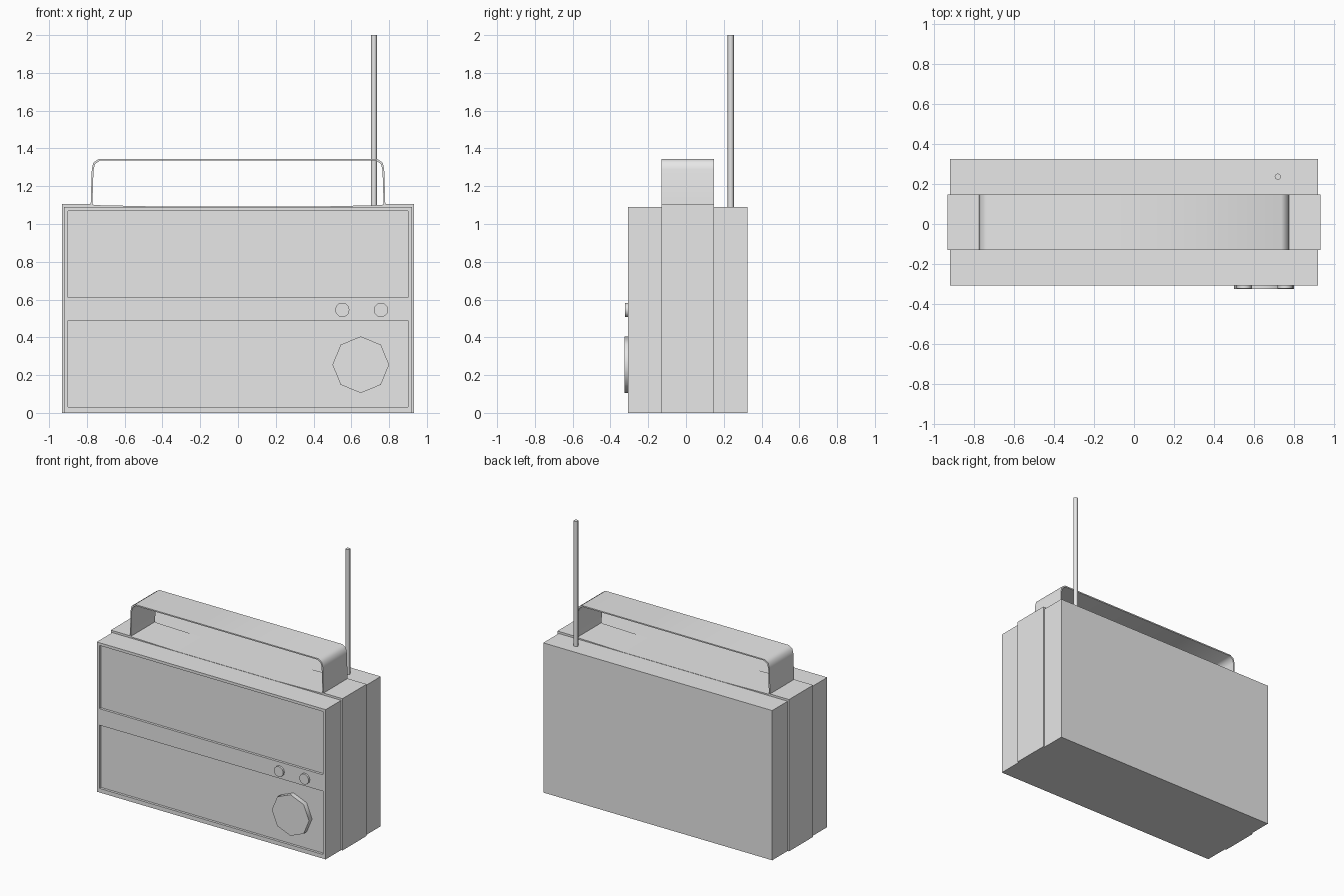
import bpy, bmesh, math
from mathutils import Matrix, Vector

if "Cube" in bpy.data.objects:
    bpy.data.objects.remove(bpy.data.objects["Cube"], do_unlink=True)

# Single casing colour
grey = bpy.data.materials.new("light_grey")
grey.use_nodes = True
grey.diffuse_color = (0.8, 0.8, 0.8, 1)
grey.node_tree.nodes["Principled BSDF"].inputs["Base Color"].default_value = (0.8, 0.8, 0.8, 1)


def finish(name, bm, smooth=0):
    """Turn a bmesh into a named object, smoothed below the given angle."""
    bmesh.ops.recalc_face_normals(bm, faces=bm.faces)
    mesh = bpy.data.meshes.new(name)
    bm.to_mesh(mesh)
    bm.free()
    mesh.materials.append(grey)
    ob = bpy.data.objects.new(name, mesh)
    bpy.context.collection.objects.link(ob)
    if smooth:
        bpy.ops.object.select_all(action="DESELECT")
        ob.select_set(True)
        bpy.context.view_layer.objects.active = ob
        bpy.ops.object.shade_smooth_by_angle(angle=math.radians(smooth))
    return ob


def box(lo, hi):
    lo, hi = Vector(lo), Vector(hi)
    bm = bmesh.new()
    bmesh.ops.create_cube(bm, size=1, matrix=Matrix.Translation((lo + hi) / 2)
                          @ Matrix.Diagonal((*(hi - lo), 1)))
    return bm


def extruded(name, half, y0, y1, smooth=0):
    """Mirror a half profile in x and extrude the closed outline along y."""
    outline = half + [(-x, z) for x, z in reversed(half) if x > 0]
    bm = bmesh.new()
    face = bm.faces.new([bm.verts.new((x, y0, z)) for x, z in outline])
    grown = bmesh.ops.extrude_face_region(bm, geom=[face])["geom"]
    verts = [v for v in grown if isinstance(v, bmesh.types.BMVert)]
    bmesh.ops.translate(bm, verts=verts, vec=(0, y1 - y0, 0))
    return finish(name, bm, smooth)


def rod(name, radius, sides, start, end, smooth=50):
    start, end = Vector(start), Vector(end)
    axis = end - start
    turn = axis.to_track_quat("Z", "Y").to_matrix().to_4x4()
    bm = bmesh.new()
    bmesh.ops.create_cone(bm, cap_ends=True, segments=sides, radius1=radius, radius2=radius,
                          depth=axis.length, matrix=Matrix.Translation((start + end) / 2) @ turn)
    return finish(name, bm, smooth)


# Casing with two sunken front panels
FRONT, BACK, TOP = -0.308, 0.325, 1.09
PANELS = [(0.03, 0.49), (0.61, 1.07)]
bm = box((-0.922, FRONT, 0), (0.922, BACK, TOP))
cuts = [((s * 0.9, 0, 0), (1, 0, 0)) for s in (-1, 1)]
cuts += [((0, 0, z), (0, 0, 1)) for span in PANELS for z in span]
for co, no in cuts:
    bmesh.ops.bisect_plane(bm, geom=bm.verts[:] + bm.edges[:] + bm.faces[:],
                           plane_co=co, plane_no=no)
panels = []
for f in bm.faces:
    c = f.calc_center_median()
    if c.y < FRONT + 0.001 and abs(c.x) < 0.9 and any(a < c.z < b for a, b in PANELS):
        panels.append(f)
grown = bmesh.ops.extrude_face_region(bm, geom=panels)["geom"]
bmesh.ops.translate(bm, verts=[v for v in grown if isinstance(v, bmesh.types.BMVert)],
                    vec=(0, 0.018, 0))
bmesh.ops.delete(bm, geom=[f for f in panels if f.is_valid], context="FACES")
finish("casing", bm)

# Strap wrapped around the casing, dipping under the handle
STRAP = (-0.13, 0.147)
extruded("strap", [(0.933, 0), (0.933, 1.105), (0.775, 1.105), (0.76, 1.1), (0.4, 1.092)], *STRAP)

# Thin carrying handle: outer edge, then the same path set inward
path = [(0.78, 1.1), (0.774, 1.29), (0.766, 1.325), (0.738, 1.344)]
inner = [(0.771, 1.1), (0.765, 1.287), (0.757, 1.317), (0.732, 1.335)]
outline = path + [(-x, z) for x, z in reversed(path)] + \
    [(-x, z) for x, z in inner] + list(reversed(inner))
bm = bmesh.new()
ring = [[bm.verts.new((x, y, z)) for x, z in outline] for y in STRAP]
n, half = len(outline), len(outline) // 2
for i in range(n):
    j = (i + 1) % n
    bm.faces.new((ring[0][i], ring[0][j], ring[1][j], ring[1][i]))
for r in ring:
    for i in range(half - 1):
        bm.faces.new((r[i], r[i + 1], r[n - 2 - i], r[n - 1 - i]))
finish("handle", bm, 50)

# Tuning dial, two knobs and the aerial
rod("tuning_dial", 0.15, 8, (0.65, FRONT + 0.03, 0.255), (0.65, -0.325, 0.255))
for side, x in (("right", 0.552), ("left", 0.757)):
    rod(side + "_knob", 0.038, 12, (x, FRONT + 0.01, 0.545), (x, -0.322, 0.545))
rod("aerial", 0.016, 8, (0.72, 0.237, 1.05), (0.72, 0.237, 2))
